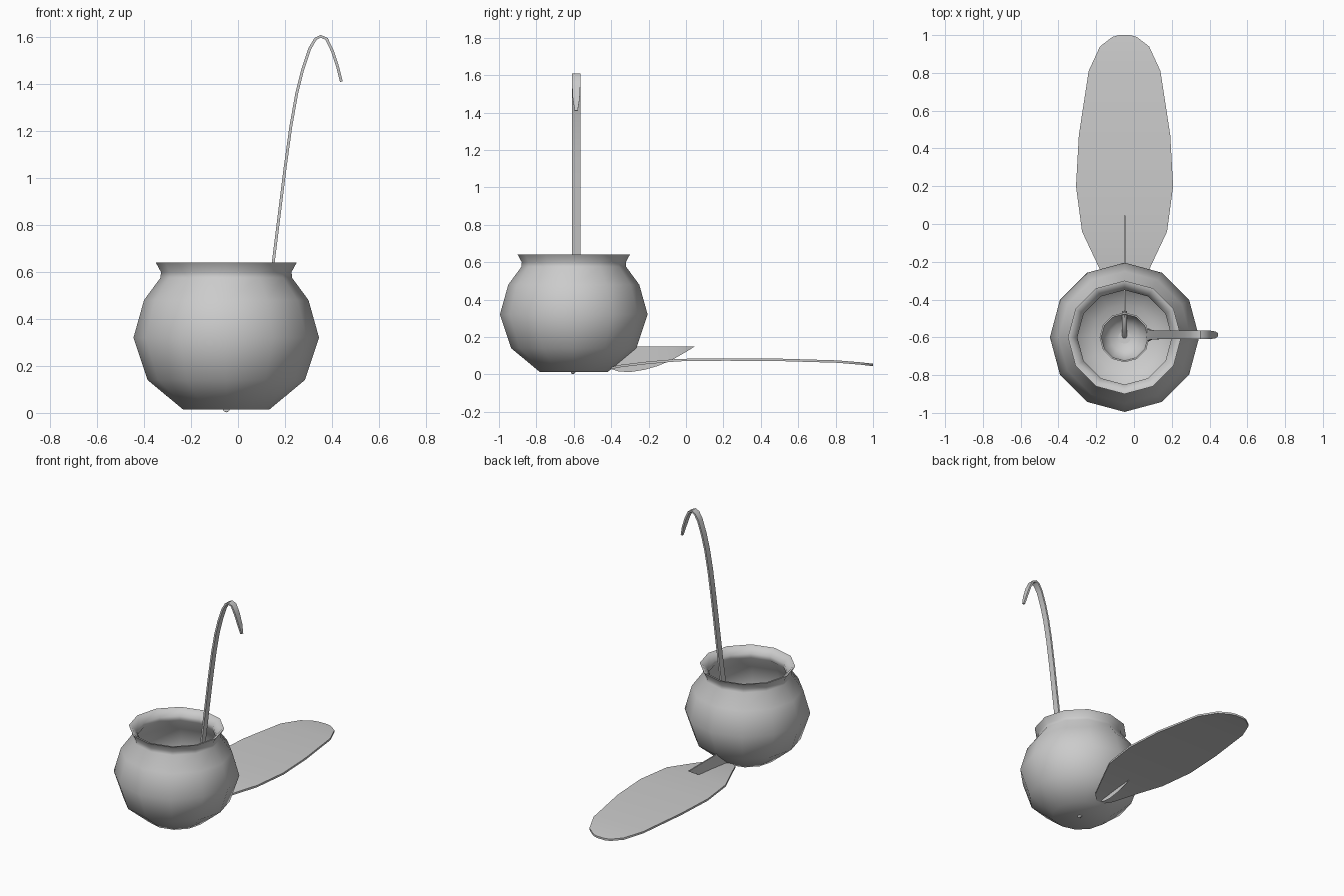
import bpy, bmesh, math
from mathutils import Vector

if "Cube" in bpy.data.objects:
    bpy.data.objects.remove(bpy.data.objects["Cube"])

CX, CY = -0.05, -0.6


def finish(name, bm, angle=50):
    bmesh.ops.remove_doubles(bm, verts=bm.verts, dist=0.0001)
    bmesh.ops.recalc_face_normals(bm, faces=bm.faces)
    me = bpy.data.meshes.new(name)
    bm.to_mesh(me)
    bm.free()
    ob = bpy.data.objects.new(name, me)
    bpy.context.collection.objects.link(ob)
    bpy.ops.object.select_all(action='DESELECT')
    bpy.context.view_layer.objects.active = ob
    ob.select_set(True)
    bpy.ops.object.shade_smooth_by_angle(angle=math.radians(angle))
    return ob


def loft(bm, rings, closed=True, caps=True):
    """Bridge successive rings of points with quads."""
    vs = [[bm.verts.new(p) for p in r] for r in rings]
    for a, b in zip(vs, vs[1:]):
        n = len(a)
        for i in range(n if closed else n - 1):
            j = (i + 1) % n
            bm.faces.new((a[i], a[j], b[j], b[i]))
    if caps:
        bm.faces.new(vs[0])
        bm.faces.new(vs[-1])


def lathe(name, profile, sides, angle):
    bm = bmesh.new()
    rings = [[(CX + r * math.cos(i * math.tau / sides),
               CY + r * math.sin(i * math.tau / sides), z)
              for i in range(sides)] for r, z in profile]
    loft(bm, rings)
    return finish(name, bm, angle)


# Round pot: outside, flared rim, inside
lathe("pot", [(0.183, 0.014), (0.335, 0.14), (0.395, 0.32), (0.35, 0.48),
              (0.28, 0.575), (0.278, 0.60), (0.30, 0.64),
              (0.285, 0.638), (0.25, 0.60), (0.25, 0.57), (0.325, 0.475),
              (0.37, 0.32), (0.315, 0.155), (0.175, 0.035)], 12, 50)

# Ladle bowl, open upward
lathe("ladle_bowl", [(0.03, 0.02), (0.085, 0.04), (0.12, 0.08), (0.132, 0.13),
                     (0.124, 0.13), (0.11, 0.085), (0.078, 0.05),
                     (0.025, 0.032)], 12, 50)

# Ladle handle: flat strip ending in a hook (x, z, half width)
path = [(0.07, 0.11, 0.035), (0.09, 0.19, 0.025), (0.15, 0.64, 0.022),
        (0.20, 1.04, 0.022), (0.225, 1.22, 0.022), (0.25, 1.36, 0.022),
        (0.275, 1.46, 0.022), (0.305, 1.55, 0.022), (0.33, 1.592, 0.023),
        (0.352, 1.603, 0.023), (0.377, 1.592, 0.023), (0.402, 1.54, 0.022),
        (0.425, 1.47, 0.018), (0.44, 1.41, 0.008)]
bm = bmesh.new()
rings = []
for i, (x, z, w) in enumerate(path):
    a, b = path[max(i - 1, 0)], path[min(i + 1, len(path) - 1)]
    d = Vector((b[0] - a[0], b[1] - a[1])).normalized()
    nx, nz = -d.y * 0.006, d.x * 0.006
    y = -0.587
    rings.append([(x + nx, y - w, z + nz), (x + nx, y + w, z + nz),
                  (x - nx, y + w, z - nz), (x - nx, y - w, z - nz)])
loft(bm, rings)
finish("ladle_handle", bm)

# Long oval board, slightly arched (y, half width, top z)
stations = [(-0.40, 0.03, 0.04), (-0.36, 0.075, 0.05), (-0.21, 0.145, 0.068),
            (-0.04, 0.225, 0.083), (0.20, 0.257, 0.086), (0.47, 0.242, 0.085),
            (0.81, 0.19, 0.075), (0.94, 0.13, 0.064), (0.99, 0.065, 0.058),
            (1.0, 0.03, 0.057)]
bm = bmesh.new()
loft(bm, [[(CX - w, y, z), (CX + w, y, z),
           (CX + w, y, z - 0.013), (CX - w, y, z - 0.013)]
          for y, w, z in stations])
finish("board", bm, 40)

# Knife blade: flat spine, curved edge (y, edge z)
edge = [(-0.46, 0.07), (-0.42, 0.035), (-0.36, 0.016), (-0.30, 0.012),
        (-0.22, 0.025), (-0.15, 0.045), (-0.07, 0.08), (0.0, 0.12),
        (0.045, 0.148)]
bm = bmesh.new()
loft(bm, [[(CX - 0.004, y, 0.15), (CX + 0.004, y, 0.15), (CX, y, z)]
          for y, z in edge])
finish("knife_blade", bm, 30)

# Knife handle, hooking down at the end (y, z, half height)
grip = [(-0.46, 0.11, 0.02), (-0.52, 0.095, 0.02),
        (-0.57, 0.055, 0.02), (-0.60, 0.022, 0.02), (-0.615, 0.012, 0.008)]
bm = bmesh.new()
loft(bm, [[(CX + 0.014 * math.cos(i * math.tau / 8), y,
            z + h * math.sin(i * math.tau / 8)) for i in range(8)]
          for y, z, h in grip])
finish("knife_handle", bm)
